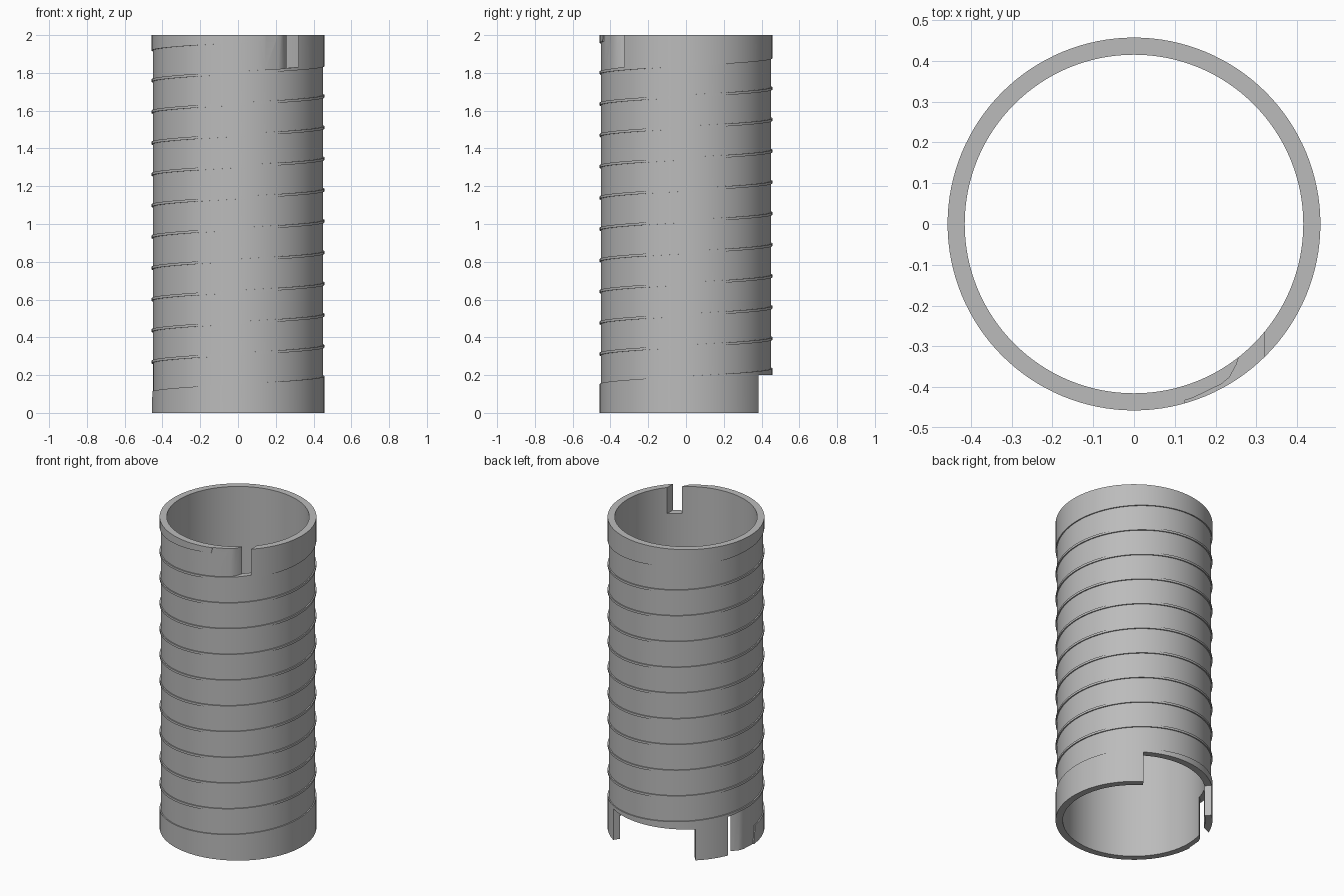
import bpy, bmesh
from math import sin, cos, radians

cube = bpy.data.objects.get("Cube")
if cube:
    bpy.data.objects.remove(cube, do_unlink=True)

OUTER, INNER, FLOOR, CLEAR = 0.457, 0.415, 0.45, 0.5
HEIGHT, PITCH, RIB = 2.0, 0.1655, 0.014
START, END = 157, 3915          # helix angles of the lower and upper slot walls
STEP = 360 / 128


def sweep(name, sections, closed=False):
    """Skin sections of (inner r, inner angle, outer r, outer angle, low z, high z)."""
    bm = bmesh.new()
    rings = []
    for ri, ai, ro, ao, lo, hi in sections:
        ai, ao = radians(ai), radians(ao)
        a = (ri * cos(ai), ri * sin(ai))
        b = (ro * cos(ao), ro * sin(ao))
        rings.append([bm.verts.new(p) for p in
                      ((*a, lo), (*b, lo), (*b, hi), (*a, hi))])
    pairs = list(zip(rings, rings[1:]))
    if closed:
        pairs.append((rings[-1], rings[0]))
    else:
        bm.faces.new(rings[0])
        bm.faces.new(rings[-1])
    for r, s in pairs:
        for i in range(4):
            j = (i + 1) % 4
            bm.faces.new((r[i], r[j], s[j], s[i]))
    bmesh.ops.recalc_face_normals(bm, faces=bm.faces)
    mesh = bpy.data.meshes.new(name)
    bm.to_mesh(mesh)
    bm.free()
    obj = bpy.data.objects.new(name, mesh)
    bpy.context.collection.objects.link(obj)
    return obj


def rib_z(angle):
    return 0.27 + PITCH * (angle - 180) / 360


def groove_section(ri, ai, ro, ao, open_low=False, open_high=False):
    lo = -0.1 if open_low else rib_z(ai) - PITCH + RIB / 2
    hi = HEIGHT + 0.1 if open_high else rib_z(ai) - RIB / 2
    return ri, ai, ro, ao, lo, hi


# Plain tube
tube = sweep("spiral_grooved_tube",
             [(INNER, i * STEP, OUTER, i * STEP, 0, HEIGHT) for i in range(128)], True)

# Groove cutter: ramps out of the lower slot, winds up, ramps into the upper slot
# Each ramp step: inner radius, inner angle and outer angle measured from the slot wall
ramp = [(0.403, -7.6, 5.2), (0.397, 4, 9), (0.412, 6, 12), (0.4265, 9, 15),
        (0.4425, 13, 18), (0.447, 16.3, 20), (FLOOR, 26.4, 26.4)]
sections = [groove_section(r, START + a, CLEAR, START + b, open_low=True)
            for r, a, b in ramp]
angle = START + 30
while angle < END - 30:
    sections.append(groove_section(FLOOR, angle, CLEAR, angle))
    angle += STEP
sections.append(groove_section(FLOOR, END - 30, CLEAR, END - 30))
sections += [groove_section(r, END - a, CLEAR, END - b, open_high=True)
             for r, a, b in reversed(ramp)]
groove = sweep("groove_cutter", sections)

# Wide cut-out in the bottom rim at the back
rim_cut = sweep("rim_cutter", [(0.35, a, CLEAR, a, -0.1, 0.2) for a in range(57, 133, 3)])

bpy.ops.object.select_all(action="DESELECT")
tube.select_set(True)
bpy.context.view_layer.objects.active = tube
for cutter in (groove, rim_cut):
    cutter.hide_render = True
    mod = tube.modifiers.new(cutter.name, "BOOLEAN")
    mod.operation = "DIFFERENCE"
    mod.solver = "EXACT"
    mod.object = cutter
    bpy.ops.object.modifier_apply(modifier=mod.name)
    bpy.data.objects.remove(cutter, do_unlink=True)

# Grey finish
grey = bpy.data.materials.new("plain_grey")
grey.use_nodes = True
colour = (0.5, 0.5, 0.5, 1)
grey.diffuse_color = colour
grey.node_tree.nodes["Principled BSDF"].inputs["Base Color"].default_value = colour
tube.data.materials.clear()
tube.data.materials.append(grey)
bpy.ops.object.shade_smooth_by_angle(angle=radians(30))
